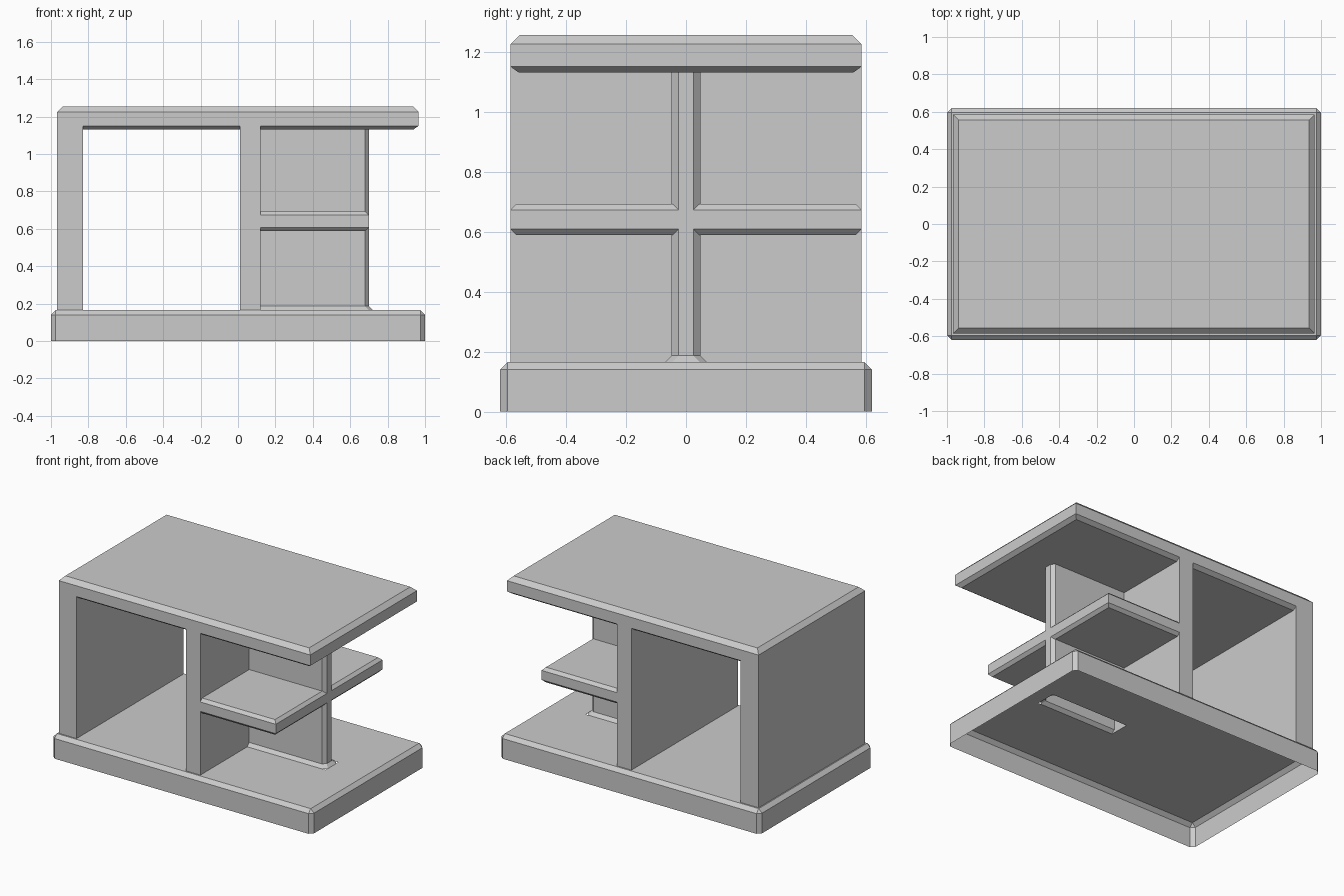
import bpy, bmesh

if "Cube" in bpy.data.objects:
    bpy.data.objects.remove(bpy.data.objects["Cube"])


def finish(name, bm):
    bmesh.ops.remove_doubles(bm, verts=bm.verts, dist=0.0005)
    bmesh.ops.recalc_face_normals(bm, faces=bm.faces)
    mesh = bpy.data.meshes.new(name)
    bm.to_mesh(mesh)
    bm.free()
    obj = bpy.data.objects.new(name, mesh)
    bpy.context.collection.objects.link(obj)
    return obj


def loft(bm, rings, bottom=True, top=True):
    """Join rings of points with equal counts, optionally capping the ends."""
    loops = [[bm.verts.new(p) for p in ring] for ring in rings]
    for a, b in zip(loops, loops[1:]):
        n = len(a)
        for i in range(n):
            j = (i + 1) % n
            bm.faces.new((a[i], a[j], b[j], b[i]))
    if bottom:
        bm.faces.new(loops[0][::-1])
    if top:
        bm.faces.new(loops[-1])


def rect(x0, x1, y, z, inset=0.0):
    x0, x1, y = x0 + inset, x1 - inset, y - inset
    return [(x0, -y, z), (x1, -y, z), (x1, y, z), (x0, y, z)]


def rect_part(name, x0, x1, y, levels, **caps):
    bm = bmesh.new()
    loft(bm, [rect(x0, x1, y, z, inset) for z, inset in levels], **caps)
    return finish(name, bm)


# Base: hollow plinth, open underneath, with an opening below the back panel
X, Y, C, H = 1.0, 0.62, 0.025, 0.165
bm = bmesh.new()


def octagon(z):
    return [(-X + C, -Y, z), (X - C, -Y, z), (X, -Y + C, z), (X, Y - C, z),
            (X - C, Y, z), (-X + C, Y, z), (-X, Y - C, z), (-X, -Y + C, z)]


inner = [(x, y, H) for x, y in ((-1, -1), (1, -1), (1, -1), (1, 1),
                                (1, 1), (-1, 1), (-1, 1), (-1, -1))]
inner = [(x * (X - C), y * (Y - C), z) for x, y, z in inner]
loft(bm, [octagon(0), octagon(H - C), inner], bottom=False, top=False)
xs = [-X + C, 0.12, 0.72, X - C]
ys = [-Y + C, -0.07, 0.07, Y - C]
for i in range(3):
    for j in range(3):
        if (i, j) != (1, 1):
            bm.faces.new([bm.verts.new((x, y, H)) for x, y in (
                (xs[i], ys[j]), (xs[i + 1], ys[j]),
                (xs[i + 1], ys[j + 1]), (xs[i], ys[j + 1]))])
finish("base", bm)

# Top slab with chamfered upper and lower edges
D = 0.585
rect_part("top_slab", -0.967, 0.965, D,
          [(1.13, 0.028), (1.15, 0), (1.225, 0), (1.255, 0.03)])

# Side wall and divider, flush with the slab's front and back
for name, x0, x1 in (("left_wall", -0.967, -0.83), ("divider", 0.01, 0.12)):
    rect_part(name, x0, x1, D, [(H, 0), (1.15, 0)], bottom=False)

# Shelf crossing the centre panel
rect_part("shelf", 0.095, 0.70, D,
          [(0.588, 0.02), (0.608, 0), (0.673, 0), (0.693, 0.02)])


# Centre panel with chamfered end and flared foot
def panel_ring(z, grow):
    w, n, e = 0.048 + grow, 0.025, 0.70 + grow
    return [(0.12, -w, z), (e - 0.022, -w, z), (e, -n - grow, z),
            (e, n + grow, z), (e - 0.022, w, z), (0.12, w, z)]


bm = bmesh.new()
loft(bm, [panel_ring(H, 0.022), panel_ring(0.187, 0), panel_ring(1.135, 0)],
     bottom=False)
finish("centre_panel", bm)
